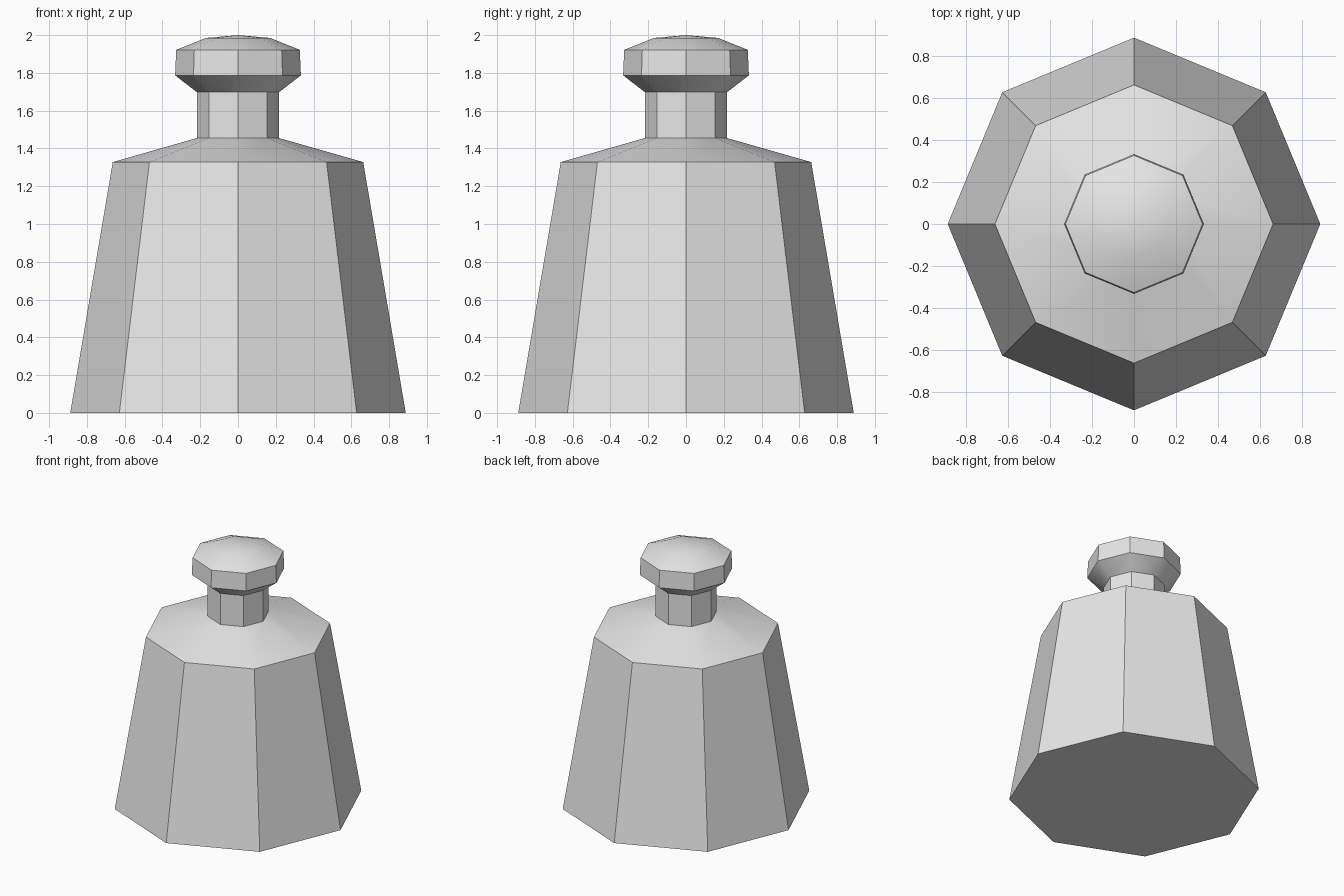
import bpy
import bmesh
from math import cos, sin, tau, radians

cube = bpy.data.objects.get("Cube")
if cube:
    bpy.data.objects.remove(cube, do_unlink=True)

SIDES = 8

grey = bpy.data.materials.new("light_grey")
grey.use_nodes = True
colour = (0.8, 0.8, 0.8, 1)
grey.diffuse_color = colour
grey.node_tree.nodes["Principled BSDF"].inputs["Base Color"].default_value = colour


def lathe(name, profile):
    """Turn a (radius, height) profile into a closed eight-sided solid."""
    bm = bmesh.new()
    rings = []
    for r, z in profile:
        if r == 0:
            rings.append([bm.verts.new((0, 0, z))] * SIDES)
        else:
            rings.append([bm.verts.new((r * cos(tau * i / SIDES), r * sin(tau * i / SIDES), z))
                          for i in range(SIDES)])
    for low, high in zip(rings, rings[1:]):
        for i in range(SIDES):
            j = (i + 1) % SIDES
            corners = dict.fromkeys((low[i], low[j], high[j], high[i]))
            bm.faces.new(list(corners))
    bm.faces.new(rings[0][::-1])
    bmesh.ops.recalc_face_normals(bm, faces=bm.faces)
    mesh = bpy.data.meshes.new(name)
    bm.to_mesh(mesh)
    bm.free()
    mesh.materials.append(grey)
    obj = bpy.data.objects.new(name, mesh)
    bpy.context.collection.objects.link(obj)
    # Flat side panels, softly shaded shoulder and cap
    bpy.ops.object.select_all(action='DESELECT')
    obj.select_set(True)
    bpy.context.view_layer.objects.active = obj
    bpy.ops.object.shade_smooth_by_angle(angle=radians(32))
    return obj


# Tapered body, sloping shoulder, neck and domed knob in one turned solid
lathe("weight_body", [
    (0.888, 0), (0.663, 1.328),      # body
    (0.218, 1.455), (0.218, 1.698),  # shoulder and neck
    (0.333, 1.787), (0.327, 1.922),  # knob flare and rim
    (0.17, 1.985), (0, 2),           # domed cap
])
